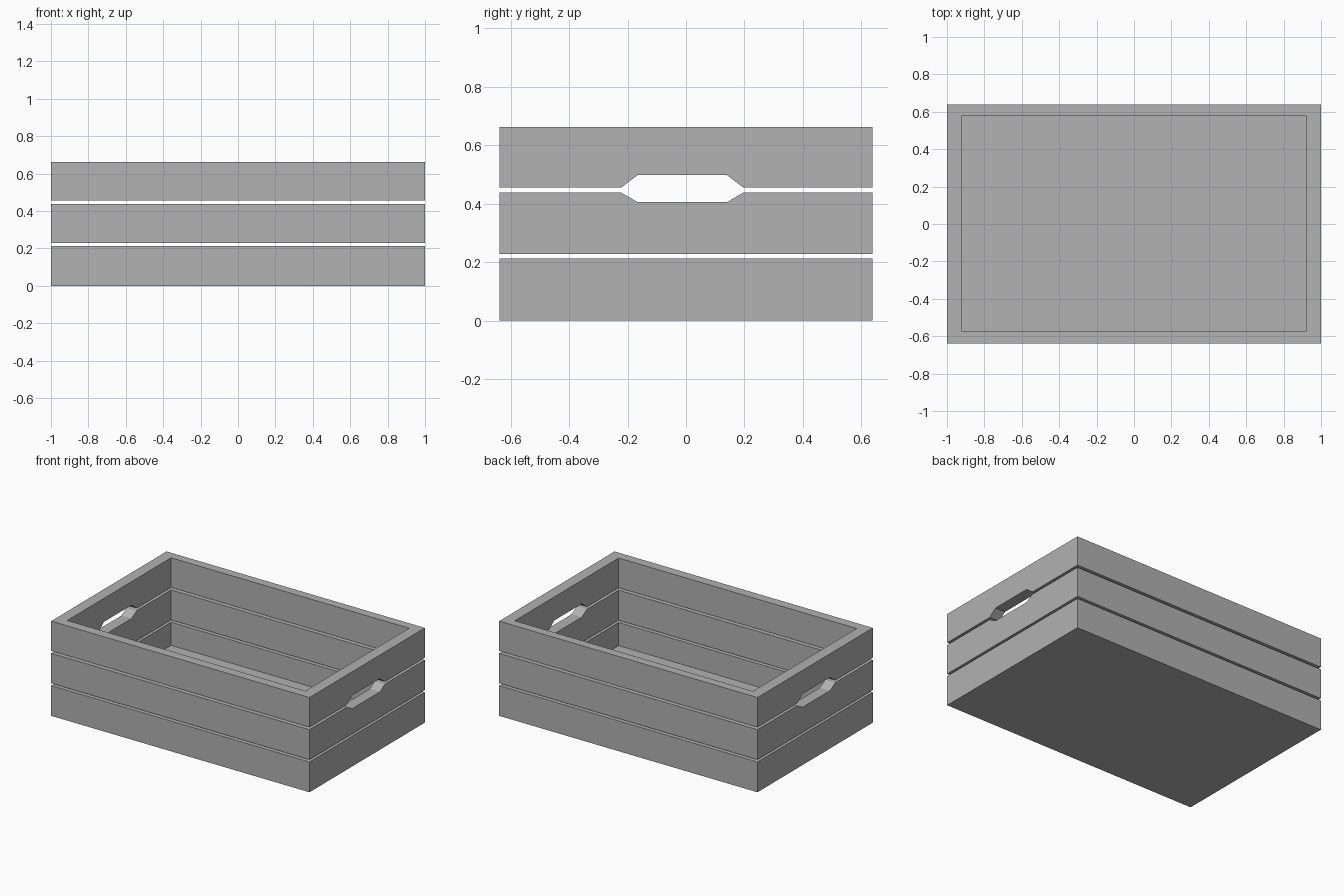
import bpy
import bmesh

cube = bpy.data.objects.get("Cube")
if cube:
    bpy.data.objects.remove(cube, do_unlink=True)

GREY = 0.445
mat = bpy.data.materials.new("crate grey")
mat.use_nodes = True
mat.diffuse_color = (GREY, GREY, GREY, 1)
mat.node_tree.nodes["Principled BSDF"].inputs["Base Color"].default_value = (GREY, GREY, GREY, 1)

HALF_X, HALF_Y = 1.0, 0.638
INNER_X, FRONT_Y, BACK_Y = 0.922, -0.572, 0.577
ROWS = {"lower": (0, 0.212), "middle": (0.228, 0.438), "upper": (0.455, 0.663)}


def board(name, outline, x0, x1):
    """Extrude a (y, z) outline along x from x0 to x1."""
    bm = bmesh.new()
    face = bm.faces.new([bm.verts.new((x0, y, z)) for y, z in outline])
    grown = bmesh.ops.extrude_face_region(bm, geom=[face])["geom"]
    bmesh.ops.translate(bm, vec=(x1 - x0, 0, 0),
                        verts=[v for v in grown if isinstance(v, bmesh.types.BMVert)])
    bmesh.ops.recalc_face_normals(bm, faces=bm.faces)
    mesh = bpy.data.meshes.new(name)
    bm.to_mesh(mesh)
    bm.free()
    mesh.materials.append(mat)
    obj = bpy.data.objects.new(name, mesh)
    bpy.context.collection.objects.link(obj)


def rectangle(y0, y1, z0, z1):
    return [(y0, z0), (y1, z0), (y1, z1), (y0, z1)]


def notch(edge, depth):
    """Chamfered half of the hand hole, cut into a horizontal edge."""
    return [(-0.222, edge), (-0.165, depth), (0.14, depth), (0.196, edge)]


for row, (z0, z1) in ROWS.items():
    # Long slats run the full width at front and back
    board(f"front_slat_{row}", rectangle(-HALF_Y, FRONT_Y, z0, z1), -HALF_X, HALF_X)
    board(f"back_slat_{row}", rectangle(BACK_Y, HALF_Y, z0, z1), -HALF_X, HALF_X)

    # End slats fit between them; the upper two share the hand hole
    bottom = notch(z0, 0.498) if row == "upper" else []
    top = notch(z1, 0.405)[::-1] if row == "middle" else []
    outline = [(FRONT_Y, z0), *bottom, (BACK_Y, z0), (BACK_Y, z1), *top, (FRONT_Y, z1)]
    board(f"left_end_slat_{row}", outline, INNER_X, HALF_X)
    board(f"right_end_slat_{row}", outline, -HALF_X, -INNER_X)

# Floor panel flush with the bottom edges
board("floor", rectangle(FRONT_Y, BACK_Y, 0, 0.05), -INNER_X, INNER_X)
